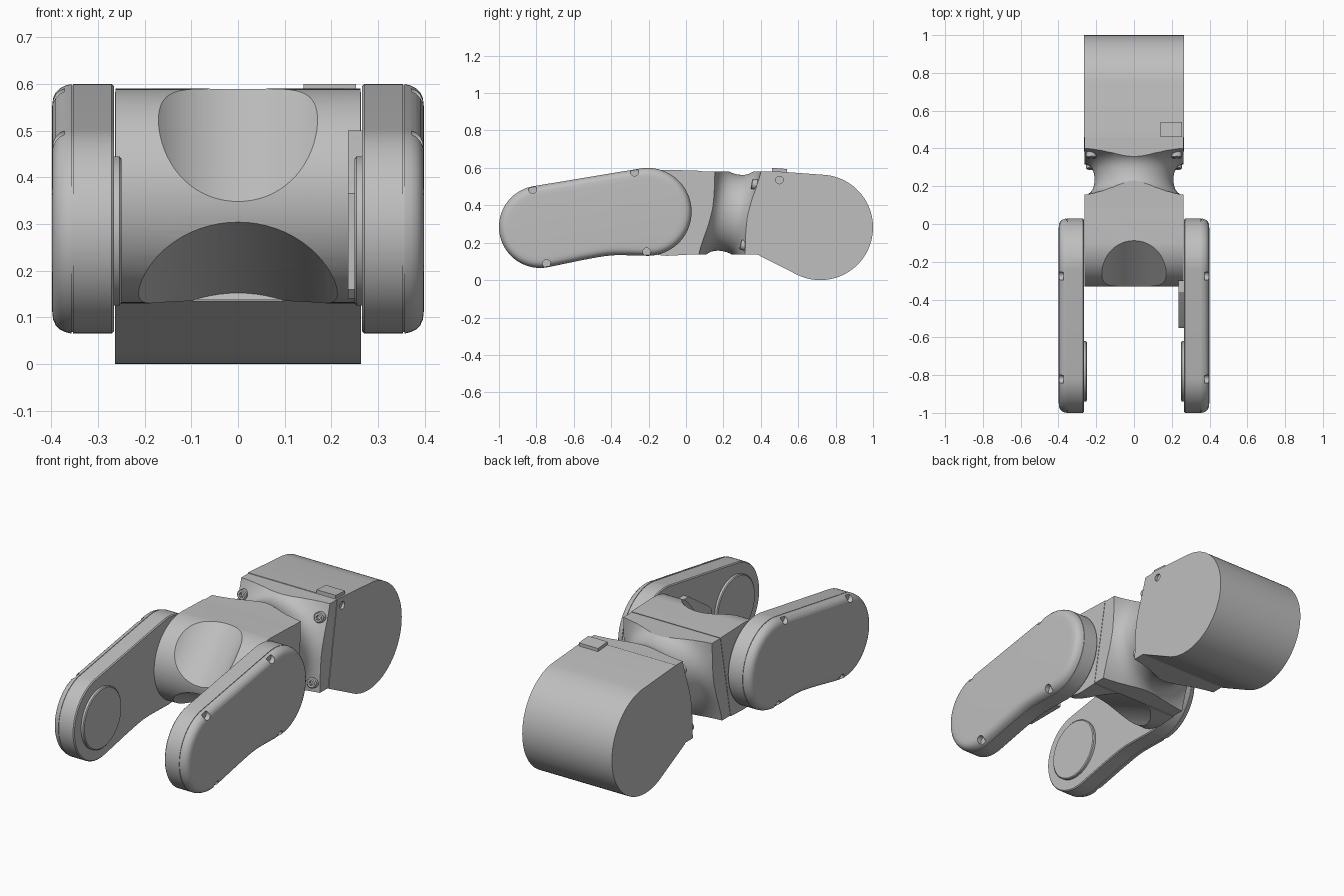
import bpy, bmesh, math
from mathutils import Vector, Matrix

if "Cube" in bpy.data.objects:
    bpy.data.objects.remove(bpy.data.objects["Cube"])

GREY = bpy.data.materials.new("light_grey")
GREY.diffuse_color = (0.52, 0.52, 0.52, 1)
GREY.use_nodes = True
GREY.node_tree.nodes["Principled BSDF"].inputs["Base Color"].default_value = GREY.diffuse_color
TILT = math.radians(-10.5)                       # neck axis slopes down to the back
AXIS = Vector((0, math.cos(TILT), math.sin(TILT)))
NECK = Vector((0, 0.235, 0.36))


def arc(cy, cz, r, a0, a1, n):
    return [(cy + r * math.cos(math.radians(a0 + (a1 - a0) * i / n)),
             cz + r * math.sin(math.radians(a0 + (a1 - a0) * i / n))) for i in range(n + 1)]


def loft(name, rings, cap=True):
    """Skin a list of equal-length closed rings of 3D points."""
    bm = bmesh.new()
    vs = [[bm.verts.new(p) for p in ring] for ring in rings]
    n = len(rings[0])
    for a, b in zip(vs, vs[1:]):
        for i in range(n):
            j = (i + 1) % n
            bm.faces.new((a[i], a[j], b[j], b[i]))
    if cap:
        bm.faces.new(vs[0])
        bm.faces.new(vs[-1])
    bmesh.ops.recalc_face_normals(bm, faces=bm.faces[:])
    me = bpy.data.meshes.new(name)
    bm.to_mesh(me)
    bm.free()
    ob = bpy.data.objects.new(name, me)
    me.materials.append(GREY)
    bpy.context.collection.objects.link(ob)
    return ob


def extrude_x(name, profile, x0, x1):
    return loft(name, [[(x, y, z) for y, z in profile] for x in (x0, x1)])


def spin(name, origin, axis, profile, n=64):
    """Revolve (distance, radius) pairs about an axis."""
    rot = axis.to_track_quat('Z', 'Y').to_matrix().to_4x4()
    m = Matrix.Translation(origin) @ rot
    return loft(name, [[m @ Vector((r * math.cos(math.tau * i / n), r * math.sin(math.tau * i / n), t))
                        for i in range(n)] for t, r in profile])


def boolean(ob, cutters, op):
    for c in cutters:
        c.hide_render = True
        mod = ob.modifiers.new("cut", 'BOOLEAN')
        mod.operation, mod.solver, mod.object = op, 'EXACT', c
        bpy.context.view_layer.objects.active = ob
        bpy.ops.object.modifier_apply(modifier=mod.name)
        bpy.data.objects.remove(c)


def finish(ob, angle=30):
    bpy.ops.object.select_all(action='DESELECT')
    ob.select_set(True)
    bpy.context.view_layer.objects.active = ob
    bpy.ops.object.shade_smooth_by_angle(angle=math.radians(angle))


# rear housing: rounded at the back, slanted at the front
housing = extrude_x("rear_housing",
                    arc(0.718, 0.282, 0.282, -115, 83, 48) + [(0.46, 0.583), (0.385, 0.135)],
                    -0.264, 0.264)
port = spin("port_cutter", Vector((0.25, 0.5, 0.535)), Vector((1, 0, 0)), [(0, 0.02), (0.1, 0.02)], 24)
boolean(housing, [port], 'DIFFERENCE')
finish(housing)
finish(extrude_x("top_tab", [(0.46, 0.56), (0.54, 0.56), (0.54, 0.594), (0.46, 0.6)], 0.14, 0.253))

# waisted neck: slanted block intersected with a concave spindle
neck = extrude_x("neck", [(0.083, 0.581), (0.0, 0.138), (0.387, 0.138), (0.462, 0.58)], -0.261, 0.261)
half = [(0.0, 0.209), (0.02, 0.21), (0.04, 0.214), (0.06, 0.222), (0.08, 0.238),
        (0.098, 0.264), (0.112, 0.3), (0.12, 0.335), (0.125, 0.38), (0.4, 0.38)]
spindle = spin("spindle", NECK, AXIS, [(-t, r) for t, r in half[:0:-1]] + half, 96)
boolean(neck, [spindle], 'INTERSECT')
finish(neck)

# bolts at the corners of the rear flange
for side in (-1, 1):
    for label, y, z in (("upper", 0.35, 0.515), ("lower", 0.29, 0.19)):
        bolt = spin(label + "_bolt", Vector((side * 0.226, y, z)), AXIS,
                    [(0, 0.022), (0.004, 0.027), (0.09, 0.027)], 24)
        socket = spin("socket_cutter", Vector((side * 0.226, y, z)) - AXIS * 0.01, AXIS,
                      [(0, 0.013), (0.03, 0.013)], 6)
        boolean(bolt, [socket], 'DIFFERENCE')
        finish(bolt)

# joint drum, scooped above and below its front
drum = extrude_x("joint_drum",
                 arc(-0.1, 0.36, 0.23, 90, 270, 48) + [(0.0, 0.135), (0.085, 0.584)],
                 -0.263, 0.263)
scoops = []
for ang, r, depth in ((135, 0.23, 0.076), (245, 0.31, 0.085)):
    a = math.radians(ang)
    out = Vector((0, math.cos(a), math.sin(a)))
    along = Vector((0, -math.sin(a), math.cos(a)))
    centre = Vector((0, -0.1, 0.36)) + out * (0.23 - depth + r)
    scoops.append(spin("scoop_cutter", centre, along, [(-0.35, r), (0.35, r)], 96))
boolean(drum, scoops, 'DIFFERENCE')
finish(drum)


def link_outline(o):
    """Side link outline, shrunk by o."""
    return (arc(-0.205, 0.365, 0.235 - o, -90, 99.4, 40)
            + arc(-0.78, 0.285, 0.22 - o, 99.4, 282, 40)
            + [(-0.56, 0.106 + o), (-0.48, 0.121 + o), (-0.43, 0.129 + o),
               (-0.38, 0.133 + o), (-0.32, 0.133 + o)])


# side links with rounded outer covers, screw notches and inner pads
SECTION = [(0.266, 0.005), (0.271, 0), (0.354, 0), (0.354, 0.003), (0.357, 0.003), (0.357, 0),
           (0.37, 0.003), (0.382, 0.009), (0.391, 0.018), (0.396, 0.029), (0.398, 0.042), (0.399, 0.06)]
for side, label in ((-1, "left"), (1, "right")):
    link = loft(label + "_link", [[(side * x, y, z) for y, z in link_outline(o)] for x, o in SECTION])
    out = Vector((side, 0, 0))
    notches = [spin("notch_cutter", Vector((side * 0.372, y, z)), out, [(0, 0.022), (0.1, 0.022)], 20)
               for y, z in ((-0.82, 0.485), (-0.275, 0.578), (-0.21, 0.15), (-0.745, 0.087))]
    boolean(link, notches, 'DIFFERENCE')
    finish(link)
    finish(spin(label + "_pad", Vector((side * 0.25, -0.78, 0.285)), out,
                [(0, 0.155), (0.004, 0.16), (0.02, 0.16)]))

# cable guard on the inside of the right link
finish(extrude_x("cable_guard", [(-0.55, 0.16), (-0.53, 0.14), (-0.3, 0.14), (-0.3, 0.5),
                                 (-0.36, 0.5), (-0.53, 0.385), (-0.55, 0.365)], 0.236, 0.268))
